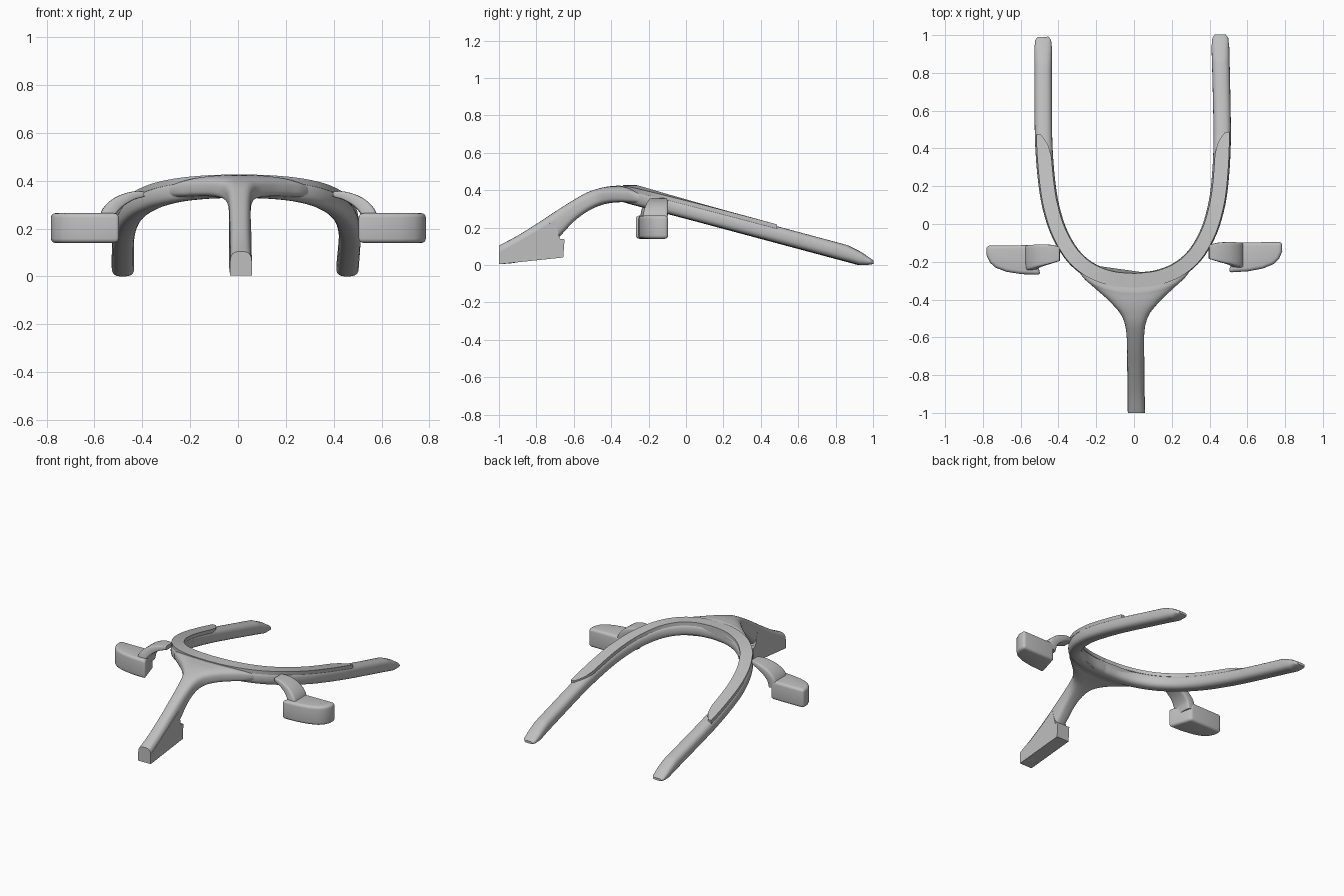
import bpy, bmesh, math
from mathutils import Vector, Matrix

if "Cube" in bpy.data.objects:
    bpy.data.objects.remove(bpy.data.objects["Cube"])

YAW = Matrix.Rotation(0.0125, 4, 'Z')   # whole frame sits very slightly turned

grey = bpy.data.materials.new("satin_grey")
grey.diffuse_color = (0.52, 0.52, 0.52, 1)
grey.use_nodes = True
grey.node_tree.nodes["Principled BSDF"].inputs["Base Color"].default_value = grey.diffuse_color


def finish(bm, name, angle=35):
    bmesh.ops.recalc_face_normals(bm, faces=bm.faces)
    bm.transform(YAW)
    me = bpy.data.meshes.new(name)
    bm.to_mesh(me)
    bm.free()
    me.materials.append(grey)
    ob = bpy.data.objects.new(name, me)
    bpy.context.collection.objects.link(ob)
    bpy.ops.object.select_all(action='DESELECT')
    ob.select_set(True)
    bpy.context.view_layer.objects.active = ob
    bpy.ops.object.shade_smooth_by_angle(angle=math.radians(angle))
    return ob


def loft(name, rings, angle=35):
    bm = bmesh.new()
    vs = [[bm.verts.new(p) for p in r] for r in rings]
    n = len(rings[0])
    for a, b in zip(vs, vs[1:]):
        for i in range(n):
            j = (i + 1) % n
            bm.faces.new((a[i], a[j], b[j], b[i]))
    bm.faces.new(vs[0])
    bm.faces.new(vs[-1])
    return finish(bm, name, angle)


def prism(name, outline, axis, lo, hi, bevel=0.0):
    """Extrude a 2D outline along x (outline in y,z) or z (outline in x,y)."""
    bm = bmesh.new()
    put = (lambda a, b, t: (t, a, b)) if axis == 'x' else (lambda a, b, t: (a, b, t))
    bot = [bm.verts.new(put(a, b, lo)) for a, b in outline]
    top = [bm.verts.new(put(a, b, hi)) for a, b in outline]
    n = len(outline)
    bm.faces.new(bot)
    bm.faces.new(top)
    for i in range(n):
        j = (i + 1) % n
        bm.faces.new((bot[i], bot[j], top[j], top[i]))
    if bevel:
        bmesh.ops.recalc_face_normals(bm, faces=bm.faces)
        edges = [e for e in bm.edges if e.calc_face_angle(0) > math.radians(50)]
        bmesh.ops.bevel(bm, geom=edges, offset=bevel, segments=4, profile=0.5,
                        affect='EDGES', clamp_overlap=True)
    return finish(bm, name)


def spline(pts, steps):
    """Catmull-Rom curve through points of any dimension."""
    p = [Vector(q) for q in pts]
    p = [2 * p[0] - p[1]] + p + [2 * p[-1] - p[-2]]
    out = []
    for a, b, c, d in zip(p, p[1:], p[2:], p[3:]):
        for s in range(steps):
            t = s / steps
            out.append(0.5 * (2 * b + (c - a) * t + (2 * a - 5 * b + 4 * c - d) * t * t
                              + (3 * b - a - 3 * c + d) * t ** 3))
    return out + [p[-2]]


def oval(n, power):
    """Unit superellipse."""
    res = []
    for i in range(n):
        a = 2 * math.pi * i / n
        c, s = math.cos(a), math.sin(a)
        res.append((math.copysign(abs(c) ** (2 / power), c),
                    math.copysign(abs(s) ** (2 / power), s)))
    return res


def interp(y, table):
    for (y0, a), (y1, b) in zip(table, table[1:]):
        if y <= y1:
            return a + (b - a) * max(0, (y - y0) / (y1 - y0))
    return table[-1][1]


def hoop_z(y):
    return 0.383 - 0.268 * (y + 0.34)


# Hoop centre line in plan, one half then mirrored
half = spline([(0, -.30), (.12, -.287), (.23, -.245), (.32, -.17), (.388, -.06), (.43, .06),
               (.456, .2), (.472, .42), (.472, .70), (.47, .86), (.469, .94), (.469, .98),
               (.469, .997)], 9)
path = [Vector((-p.x, p.y)) for p in reversed(half[1:])] + half


def sweep(pts, shape, size):
    rings = []
    for i, p in enumerate(pts):
        t = (pts[min(i + 1, len(pts) - 1)] - pts[max(i - 1, 0)]).normalized()
        inner, outer, lo, hi = size(p.y)
        ring = []
        for u, v in shape:
            off = (inner - outer) / 2 + u * (inner + outer) / 2
            ring.append((p.x - t.y * off, p.y + t.x * off, (lo + hi) / 2 + (hi - lo) / 2 * v))
        rings.append(ring)
    return rings


# Main tube with rounded, dropping rear tips
def tube_size(y):
    w = interp(y, [(-.3, .042), (.1, .045), (.93, .047), (.98, .042), (.998, .028)])
    top, bottom = hoop_z(y) + .044, hoop_z(y) - .044
    if y > .78:
        top = min(top, interp(y, [(.78, .13), (.86, .105), (.93, .07), (.98, .036), (1, .02)]))
        bottom = max(bottom, interp(y, [(.78, 0), (.96, 0), (.985, .003), (1, .008)]))
    return w, w, bottom, top


loft("hoop_tube", sweep(path, oval(24, 2.6), tube_size), 50)


# Thin flat cap strip along the top of the hoop, ends swept to the outer edge
def strip_size(y):
    inner = interp(y, [(-.3, .038), (.36, .037), (.42, .024), (.46, .002), (.485, -.018),
                       (.5, -.034)])
    return inner, .038, hoop_z(y) + .03, hoop_z(y) + .054


strip_path = [p for p in path if p.y < .50]
loft("top_strip", sweep(strip_path, [(-1, -1), (1, -1), (1, 1), (-1, 1)], strip_size))

# Front spine flaring into the hoop: y, top, bottom, half width, sweep-back of the wings
spine = spline([(-1, .104, .004, .045, 0), (-.9, .157, .015, .045, 0),
                (-.78, .232, .06, .045, 0), (-.68, .298, .148, .045, 0),
                (-.6, .348, .232, .046, 0), (-.53, .387, .284, .055, 0),
                (-.47, .408, .314, .082, .3), (-.42, .419, .329, .14, .9),
                (-.38, .423, .336, .215, 1), (-.355, .424, .339, .275, 1.03),
                (-.30, .414, .331, .34, 1.1)], 5)
shape = oval(40, 3)
rings = []
for y, top, bottom, w, k in spine:
    ring = []
    for u, v in shape:
        dy = k * (u * w) ** 2
        ring.append((u * w, y + dy, (top + bottom) / 2 + v * (top - bottom) / 2 - .268 * dy))
    rings.append(ring)
loft("front_spine", rings, 50)

# Wedge foot under the spine
prism("spine_foot", [(-.9995, .004), (-.9995, .065), (-.70, .24), (-.675, .14), (-.65, .137),
                     (-.657, .04)], 'x', -.0455, .0455)

# Side pods and their arched brackets: x, z, thickness, front y, rear y
pod = [(.545, -.105), (.783, -.105), (.783, -.155), (.765, -.195), (.735, -.222),
       (.68, -.244), (.6, -.258), (.497, -.263)]
arch = spline([(.395, .345, .025, -.19, -.115), (.445, .336, .036, -.205, -.104),
               (.50, .31, .05, -.22, -.102), (.54, .27, .06, -.235, -.104),
               (.555, .22, .065, -.24, -.108)], 4)
bracket_shape = oval(24, 7)
for side, sx in (("left", -1), ("right", 1)):
    prism(side + "_pod", [(sx * x, y) for x, y in pod], 'z', .14, .264, .018)
    rings = []
    for i, s in enumerate(arch):
        a, b = arch[max(i - 1, 0)], arch[min(i + 1, len(arch) - 1)]
        t = Vector((b[0] - a[0], b[1] - a[1])).normalized()
        rings.append([(sx * (s[0] - t.y * v * s[2] / 2),
                       (s[3] + s[4]) / 2 + u * (s[4] - s[3]) / 2,
                       s[1] + t.x * v * s[2] / 2) for u, v in bracket_shape])
    loft(side + "_bracket", rings, 40)
